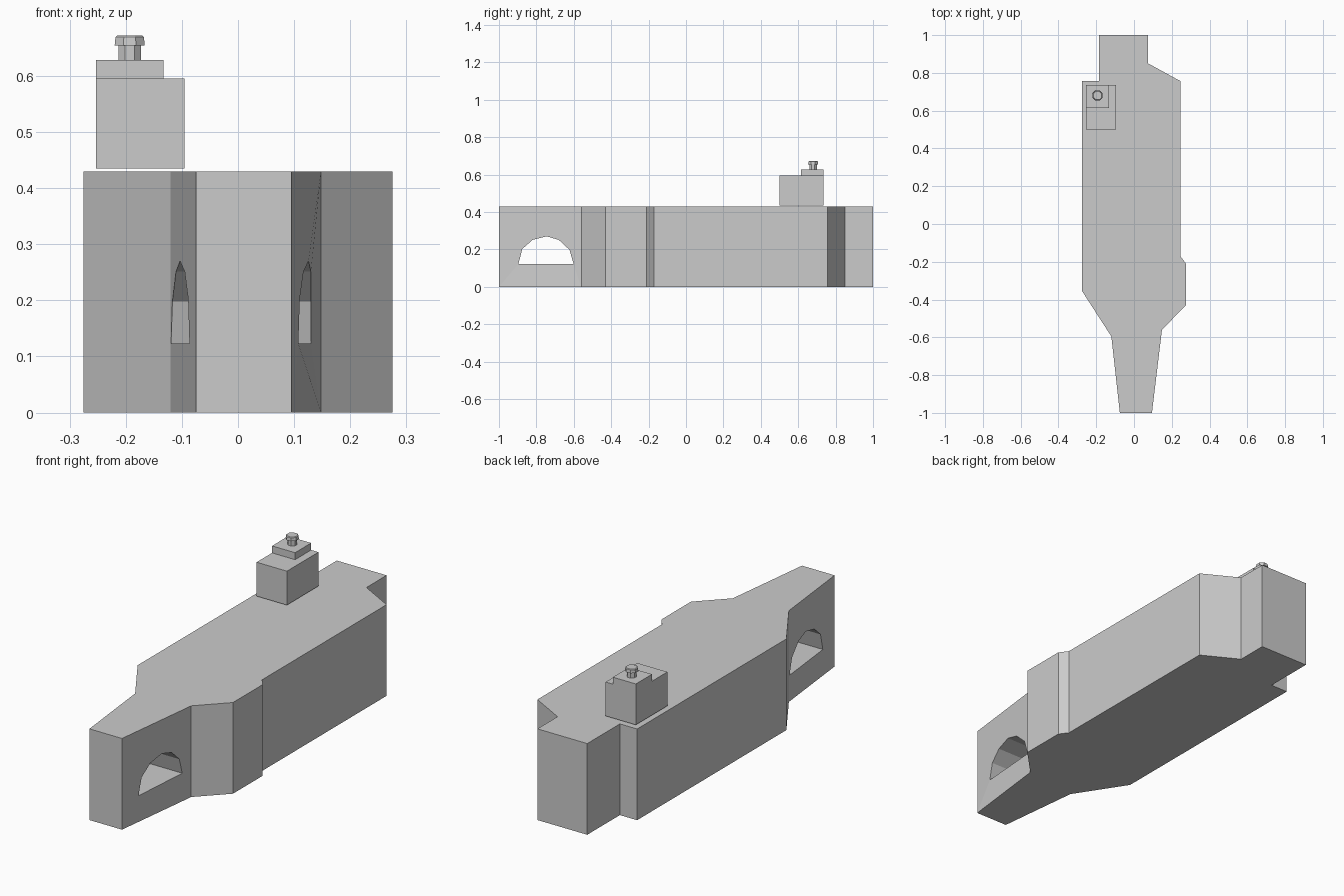
import bpy, bmesh
from mathutils import Vector

if "Cube" in bpy.data.objects:
    bpy.data.objects.remove(bpy.data.objects["Cube"])


def prism(name, points, offset):
    """Extrude a closed loop of 3D points along offset into a solid."""
    bm = bmesh.new()
    face = bm.faces.new([bm.verts.new(p) for p in points])
    moved = bmesh.ops.extrude_face_region(bm, geom=[face])["geom"]
    verts = [v for v in moved if isinstance(v, bmesh.types.BMVert)]
    bmesh.ops.translate(bm, vec=Vector(offset), verts=verts)
    if len(bm.faces) < len(points) + 2:
        bm.faces.new([v for v in bm.verts if v not in verts])
    bmesh.ops.recalc_face_normals(bm, faces=bm.faces)
    mesh = bpy.data.meshes.new(name)
    bm.to_mesh(mesh)
    bm.free()
    obj = bpy.data.objects.new(name, mesh)
    bpy.context.collection.objects.link(obj)
    return obj


def box(name, x0, x1, y0, y1, z0, z1):
    return prism(name, [(x0, y0, z0), (x1, y0, z0), (x1, y1, z0), (x0, y1, z0)],
                 (0, 0, z1 - z0))


def knob(name, r_low, r_top, z0, z1):
    bpy.ops.mesh.primitive_cone_add(vertices=8, radius1=r_low, radius2=r_top, depth=z1 - z0,
                                    location=(-0.193, 0.68, (z0 + z1) / 2),
                                    rotation=(0, 0, 0.3927))
    bpy.context.object.name = name


# Main body: plan outline extruded upward
outline = [(-0.185, 1), (0.075, 1), (0.075, 0.85), (0.245, 0.757), (0.245, -0.17),
           (0.275, -0.21), (0.275, -0.43), (0.148, -0.56), (0.095, -1), (-0.075, -1),
           (-0.12, -0.595), (-0.275, -0.355), (-0.275, 0.757), (-0.185, 0.757)]
body = prism("body", [(x, y, 0) for x, y in outline], (0, 0, 0.43))

# Arched opening through the narrow front end
arch = [(-0.896, 0.123), (-0.875, 0.203), (-0.82, 0.251), (-0.745, 0.27),
        (-0.68, 0.251), (-0.623, 0.198), (-0.601, 0.123)]
cutter = prism("arch_cutter", [(-0.3, y, z) for y, z in arch], (0.6, 0, 0))
cutter.hide_render = True
cut = body.modifiers.new("arch", "BOOLEAN")
cut.operation, cut.solver, cut.object = "DIFFERENCE", "EXACT", cutter
bpy.context.view_layer.objects.active = body
bpy.ops.object.modifier_apply(modifier="arch")
bpy.data.objects.remove(cutter)

# Slight dent at the rear of the opening on the right flank
for v in body.data.vertices:
    if v.co.x > 0.05 and -0.7 < v.co.y < -0.59 and 0.1 < v.co.z < 0.28:
        v.co.x = min(v.co.x, 0.13)

# Stepped block on top of the rear end
box("top_block", -0.253, -0.095, 0.50, 0.735, 0.435, 0.595)
box("top_step", -0.253, -0.133, 0.615, 0.735, 0.595, 0.628)

# Octagonal knob: stem, head and chamfered cap
knob("knob_stem", 0.0215, 0.0215, 0.628, 0.655)
knob("knob_head", 0.029, 0.0275, 0.654, 0.669)
knob("knob_cap", 0.0275, 0.024, 0.669, 0.672)
